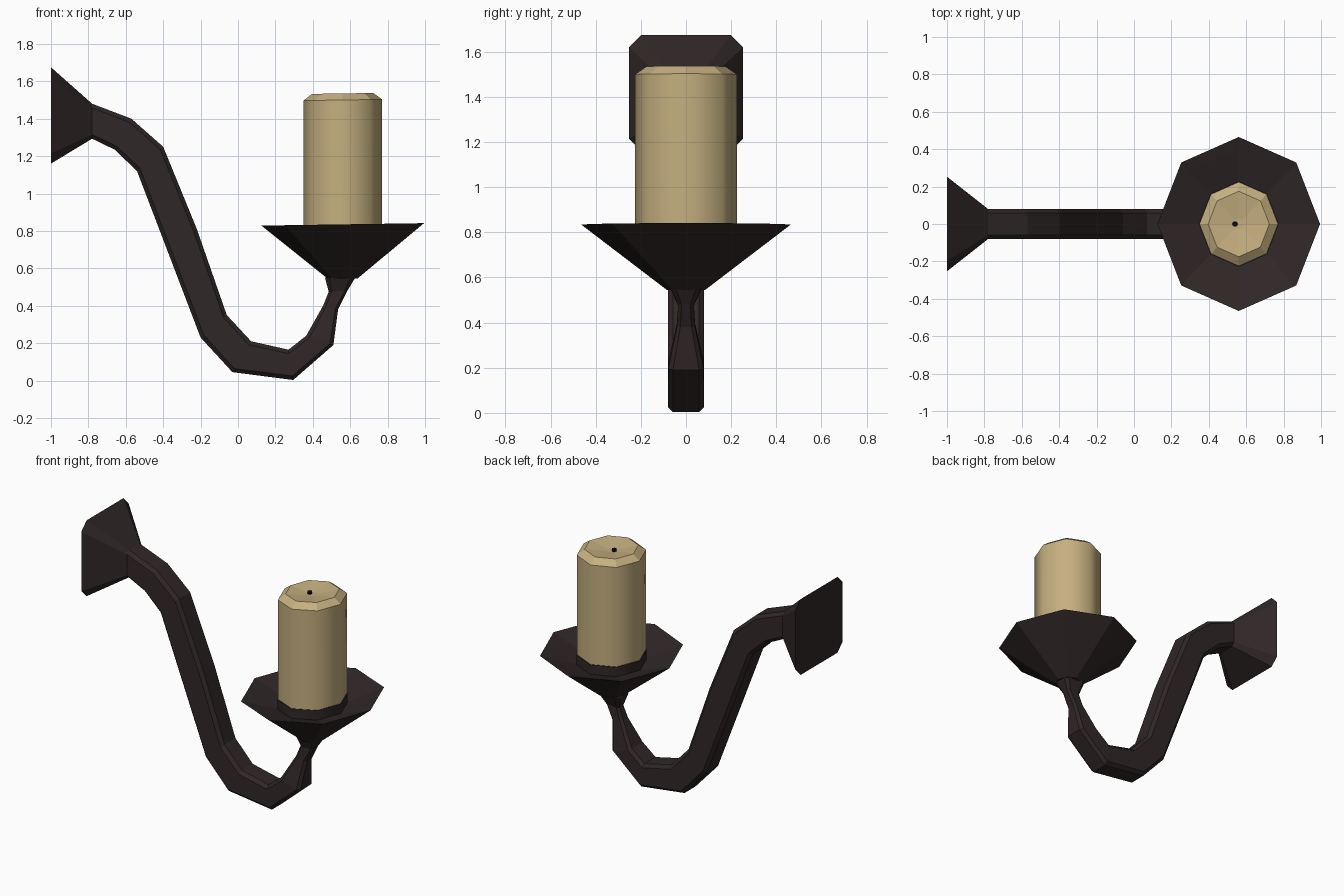
import bpy, bmesh, math

if "Cube" in bpy.data.objects:
    bpy.data.objects.remove(bpy.data.objects["Cube"])


def material(name, rgb):
    m = bpy.data.materials.new(name)
    m.diffuse_color = (*rgb, 1)
    m.use_nodes = True
    m.node_tree.nodes["Principled BSDF"].inputs["Base Color"].default_value = m.diffuse_color
    return m


IRON = material("dark iron", (0.030, 0.020, 0.020))
WAX = material("candle wax", (0.56, 0.43, 0.215))
BLACK = material("wick black", (0.004, 0.003, 0.003))


def loft(name, rings, mat, smooth_sides=False):
    """Skin a list of equal-length rings and cap both ends."""
    bm = bmesh.new()
    vs = [[bm.verts.new(p) for p in r] for r in rings]
    n = len(vs[0])
    for a, b in zip(vs, vs[1:]):
        for i in range(n):
            j = (i + 1) % n
            bm.faces.new((a[i], a[j], b[j], b[i]))
    bm.faces.new(vs[0][::-1])
    bm.faces.new(vs[-1])
    bmesh.ops.recalc_face_normals(bm, faces=bm.faces)
    for f in bm.faces:
        f.smooth = smooth_sides and abs(f.normal.z) < 0.15
    me = bpy.data.meshes.new(name)
    bm.to_mesh(me)
    bm.free()
    me.materials.append(mat)
    ob = bpy.data.objects.new(name, me)
    bpy.context.collection.objects.link(ob)
    return ob


CX, SQUASH, TILT = 0.56, 0.935, 0.015


def octagon(r, z):
    """Slightly squashed, slightly tilted ring around the candle axis."""
    pts = []
    for i in range(8):
        a = i * math.pi / 4
        x = r * SQUASH * math.cos(a)
        pts.append((CX + x, r * math.sin(a), z + TILT * x))
    return pts


def section(top, bottom, w, c):
    """Chamfered rectangle spanning from bottom to top point, half width w."""
    length = math.dist(top, bottom)
    k = c / length
    outline = [(1, w - c), (1 - k, w), (k, w), (0, w - c),
               (0, c - w), (k, -w), (1 - k, -w), (1, c - w)]
    return [(bottom[0] + (top[0] - bottom[0]) * t, y,
             bottom[1] + (top[1] - bottom[1]) * t) for t, y in outline]


# Arm with flared wall mount: top point, bottom point, half width, chamfer
arm = [
    ((-1.00, 1.675), (-1.00, 1.16), 0.253, 0.055),
    ((-0.78, 1.48), (-0.78, 1.293), 0.08, 0.022),
    ((-0.57, 1.40), (-0.66, 1.235), 0.08, 0.022),
    ((-0.40, 1.25), (-0.54, 1.12), 0.08, 0.022),
    ((-0.22, 0.81), (-0.37, 0.675), 0.08, 0.022),
    ((-0.06, 0.35), (-0.20, 0.23), 0.08, 0.022),
    ((0.07, 0.21), (-0.03, 0.045), 0.08, 0.022),
    ((0.27, 0.165), (0.295, 0.003), 0.08, 0.022),
    ((0.365, 0.24), (0.51, 0.19), 0.078, 0.02),
    ((0.455, 0.40), (0.535, 0.38), 0.04, 0.015),
    ((0.485, 0.475), (0.585, 0.48), 0.035, 0.015),
    ((0.465, 0.55), (0.63, 0.555), 0.07, 0.025),
]
loft("wall_arm", [section(*s) for s in arm], IRON)

# Drip dish: outer cone, rim, sloping inside
loft("drip_dish", [octagon(r, z) for r, z in
                   [(0.085, 0.545), (0.465, 0.835), (0.40, 0.815), (0.215, 0.755)]], IRON)

# Collar gripping the foot of the candle
loft("candle_collar", [octagon(0.229, 0.74), octagon(0.229, 0.825)], IRON, True)

# Candle with chamfered top edge and shallow hollow
loft("candle", [octagon(r, z) for r, z in
                [(0.225, 0.75), (0.225, 1.50), (0.175, 1.535), (0.03, 1.515)]], WAX, True)

# Wick stub
loft("wick", [[(CX - 0.02 + 0.016 * math.cos(i * math.pi / 3),
                0.016 * math.sin(i * math.pi / 3), z) for i in range(6)]
              for z in (1.505, 1.53)], BLACK)
